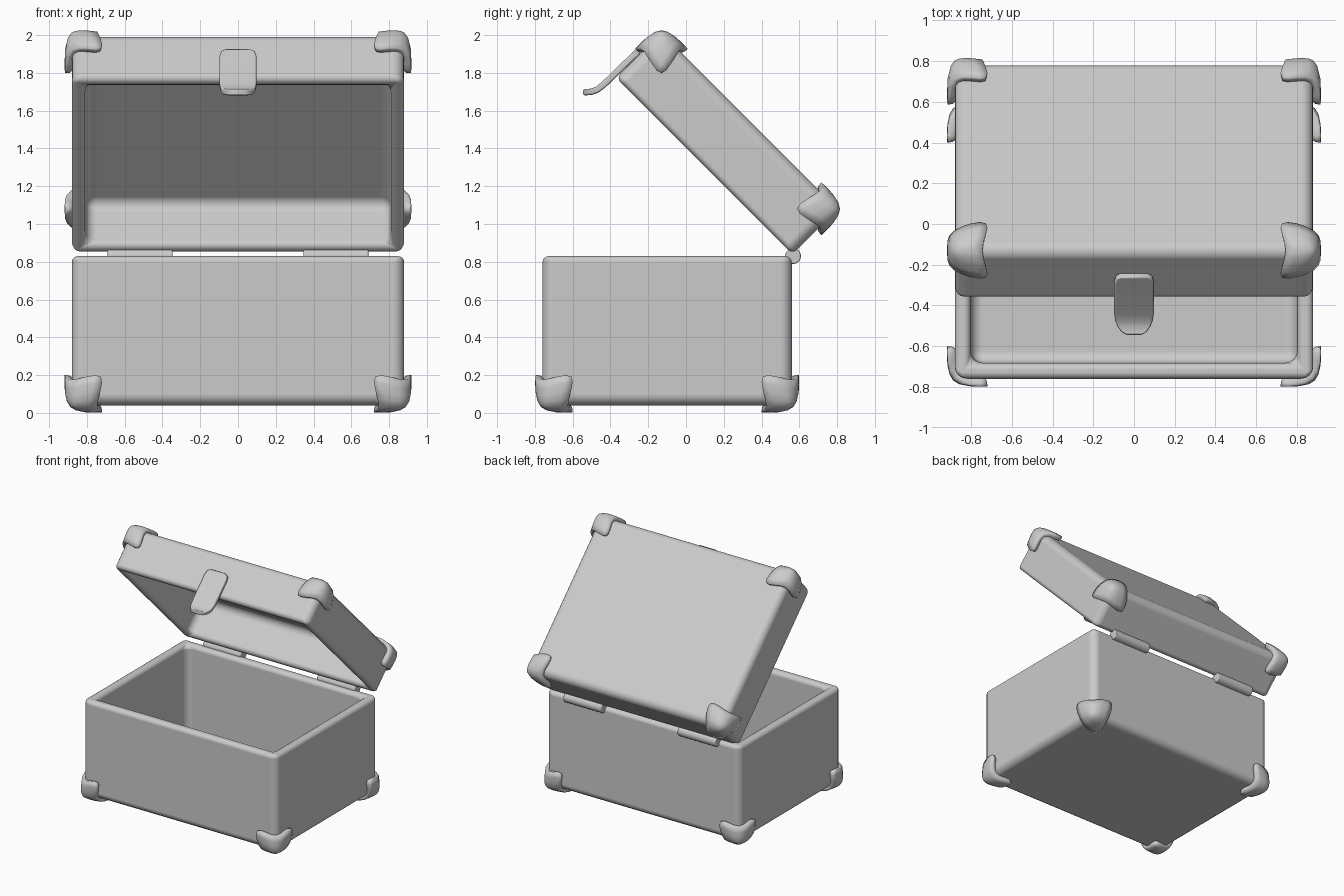
import bpy, bmesh, math
from mathutils import Matrix, Vector

if "Cube" in bpy.data.objects:
    bpy.data.objects.remove(bpy.data.objects["Cube"])

# Open lid frame: origin on the lid's lower back edge, tilted 45 degrees
LID = Matrix.Translation((0, 0.563, 0.84)) @ Matrix.Rotation(math.radians(-45), 4, 'X')
BODY = Matrix.Identity(4)


def finish(name, bm, matrix=BODY):
    bmesh.ops.recalc_face_normals(bm, faces=bm.faces[:])
    for f in bm.faces:
        f.smooth = True
    me = bpy.data.meshes.new(name)
    bm.to_mesh(me)
    bm.free()
    ob = bpy.data.objects.new(name, me)
    bpy.context.collection.objects.link(ob)
    ob.matrix_world = matrix
    return ob


def bevel(ob, width, segments, method='ANGLE'):
    m = ob.modifiers.new("bevel", 'BEVEL')
    m.width, m.segments, m.limit_method = width, segments, method
    m.harden_normals = True


def open_box(name, lo, hi, wall, depth, mouth, matrix):
    """Hollow box open towards +z (mouth=1) or -z (mouth=-1)."""
    lo, hi = Vector(lo), Vector(hi)
    bm = bmesh.new()
    bmesh.ops.create_cube(bm, size=1)
    bmesh.ops.scale(bm, vec=hi - lo, verts=bm.verts)
    bmesh.ops.translate(bm, vec=(lo + hi) / 2, verts=bm.verts)
    face = next(f for f in bm.faces if f.normal.z * mouth > 0.9)
    bmesh.ops.inset_individual(bm, faces=[face], thickness=wall)
    inner = bmesh.ops.extrude_discrete_faces(bm, faces=[face])["faces"][0]
    bmesh.ops.translate(bm, vec=(0, 0, -mouth * depth), verts=inner.verts)
    rim = hi.z if mouth > 0 else lo.z
    weight = bm.edges.layers.float.new("bevel_weight_edge")
    for e in bm.edges:
        on_rim = all(abs(v.co.z - rim) < 1e-4 for v in e.verts)
        if len(e.link_faces) == 2 and e.calc_face_angle(0) > 0.5:
            e[weight] = 0.55 if on_rim else 1.0
    ob = finish(name, bm, matrix)
    bevel(ob, 0.06, 4, 'WEIGHT')


def corner_guard(name, corner, inward, matrix):
    """Three-lobed cap, a point on each of the three faces of a box corner."""
    shells = []
    bm = bmesh.new()
    for apex, tip, lift, along, off in ((-0.04, 0.218, -0.029, 0.0935, -0.052),
                                        (0.05, 0.20, 0.02, 0.11, 0.02)):
        pts = [Vector((apex,) * 3)]
        for i in range(3):
            t, e = Vector((tip,) * 3), Vector((off,) * 3)
            t[i], e[i] = lift, along
            pts += [t, e]
        shells.append([bm.verts.new([c + s * p for c, s, p in zip(corner, inward, q)])
                       for q in pts])
    crease = bm.edges.layers.float.new("crease_edge")
    for i in range(3):
        j, k = (i + 1) % 3, (i + 2) % 3
        for s in shells:
            bm.faces.new([s[0], s[2 + 2 * j], s[1 + 2 * i], s[2 + 2 * k]])
        o, n = shells
        for m in (j, k):
            a, b = 2 + 2 * m, 1 + 2 * i
            bm.faces.new([o[a], o[b], n[b], n[a]])
            bm.edges.get((o[a], o[b]))[crease] = 1.0
    ob = finish(name, bm, matrix)
    sub = ob.modifiers.new("round", 'SUBSURF')
    sub.levels = sub.render_levels = 2


# Chest body and lid
open_box("chest_body", (-0.88, -0.76, 0.04), (0.88, 0.56, 0.83), 0.11, 0.73, 1, BODY)
open_box("chest_lid", (-0.88, -1.32, 0), (0.88, 0, 0.34), 0.10, 0.30, -1, LID)

# Corner guards and hinge barrels on both sides
for sx, side in ((-1, "left"), (1, "right")):
    for fy, end in ((1, "front"), (-1, "back")):
        corner_guard(f"body_guard_{end}_{side}",
                     (sx * 0.88, -0.76 if fy > 0 else 0.56, 0.04), (-sx, fy, 1), BODY)
        corner_guard(f"lid_guard_{end}_{side}",
                     (sx * 0.88, -1.32 if fy > 0 else 0, 0.34), (-sx, fy, -1), LID)
    bm = bmesh.new()
    bmesh.ops.create_cone(bm, cap_ends=True, segments=16, radius1=0.042, radius2=0.042,
                          depth=0.345,
                          matrix=Matrix.Translation((sx * 0.518, 0.567, 0.83))
                          @ Matrix.Rotation(math.pi / 2, 4, 'Y'))
    bevel(finish(f"hinge_{side}", bm), 0.008, 2)

# Latch tongue: bent strip (y, z, half width)
strip = [(-.25, 1.917, .065), (-.262, 1.906, .09), (-.285, 1.884, .098), (-.435, 1.738, .098),
         (-.47, 1.711, .092), (-.50, 1.70, .082), (-.53, 1.698, .062), (-.545, 1.698, .035)]
bm = bmesh.new()
rows = [[bm.verts.new((s * w, y, z)) for s in (-1, 1)] for y, z, w in strip]
for a, b in zip(rows, rows[1:]):
    bm.faces.new([a[0], a[1], b[1], b[0]])
latch = finish("latch", bm)
solid = latch.modifiers.new("thickness", 'SOLIDIFY')
solid.thickness, solid.offset = 0.034, 0
bevel(latch, 0.01, 2)
latch.modifiers["bevel"].angle_limit = math.radians(50)
